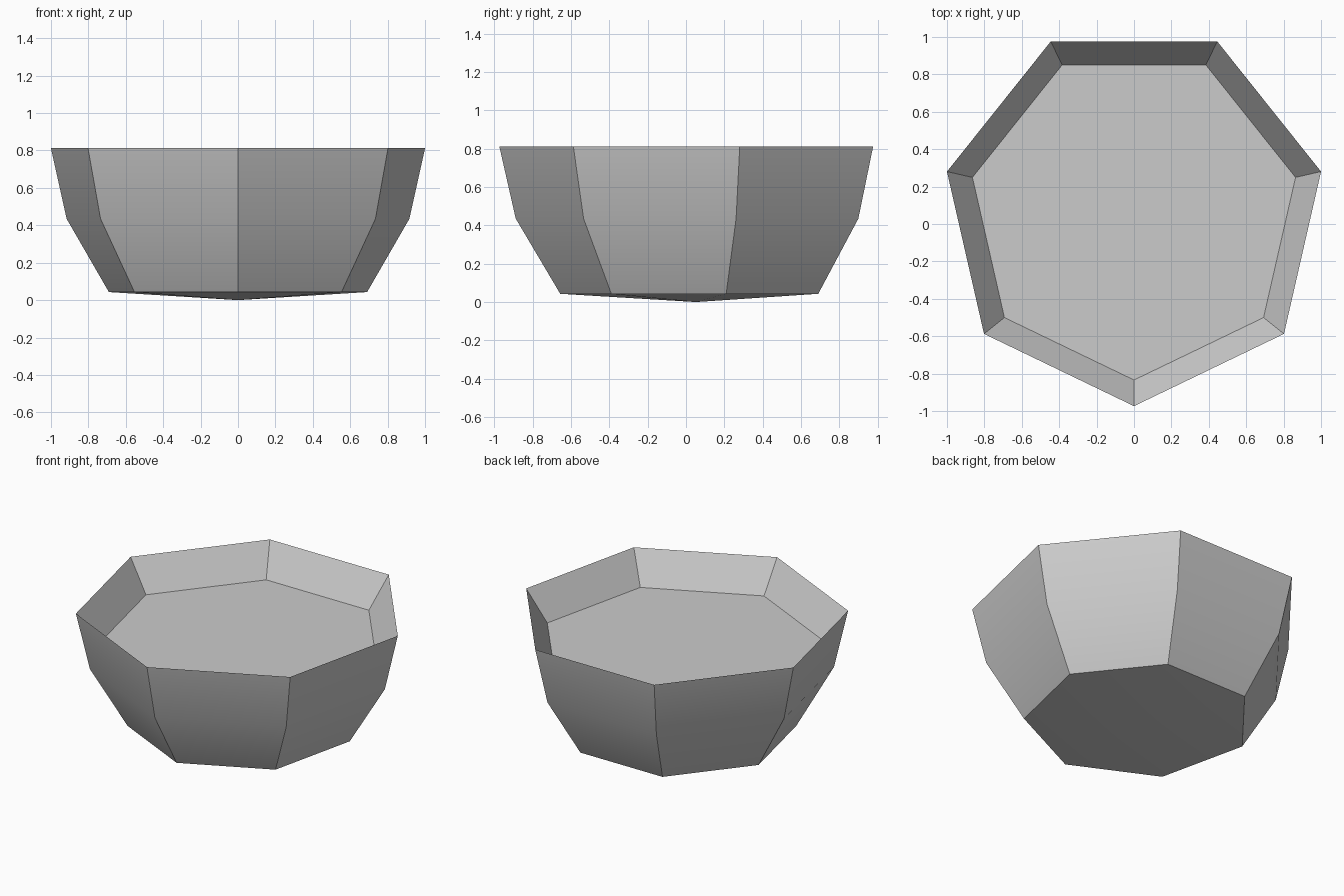
import bpy
import bmesh
from math import sin, cos, pi

SIDES = 7
CENTRE_Y = 0.052

# Remove the default cube
cube = bpy.data.objects.get("Cube")
if cube:
    bpy.data.objects.remove(cube, do_unlink=True)

# Plain grey material
grey = bpy.data.materials.new("plain_grey")
grey.use_nodes = True
colour = (0.6, 0.6, 0.6, 1.0)
grey.diffuse_color = colour
grey.node_tree.nodes["Principled BSDF"].inputs["Base Color"].default_value = colour


def ring(bm, radius, z):
    """Seven-sided ring with one corner pointing to the front."""
    angles = [-pi / 2 + 2 * pi * i / SIDES for i in range(SIDES)]
    return [bm.verts.new((radius * cos(a), CENTRE_Y + radius * sin(a), z)) for a in angles]


# Bowl profile: underside, outer wall, sharp rim, sloping inner lip
profile = [(0.708, 0.043), (0.94, 0.435), (1.0257, 0.812), (0.886, 0.603)]

bm = bmesh.new()
rings = [ring(bm, r, z) for r, z in profile]
for low, high in zip(rings, rings[1:]):
    for i in range(SIDES):
        j = (i + 1) % SIDES
        bm.faces.new((low[i], low[j], high[j], high[i]))

# Shallow pointed underside
tip = bm.verts.new((0, CENTRE_Y, 0))
for i in range(SIDES):
    bm.faces.new((tip, rings[0][(i + 1) % SIDES], rings[0][i]))

# Flat sunken floor
bm.faces.new(rings[-1])
bmesh.ops.recalc_face_normals(bm, faces=bm.faces)

mesh = bpy.data.meshes.new("bowl")
bm.to_mesh(mesh)
bm.free()
mesh.materials.append(grey)
bowl = bpy.data.objects.new("bowl", mesh)
bpy.context.collection.objects.link(bowl)

# Smooth up the walls, sharp at the corners
bpy.ops.object.select_all(action="DESELECT")
bowl.select_set(True)
bpy.context.view_layer.objects.active = bowl
bpy.ops.object.shade_smooth_by_angle(angle=pi / 6)
